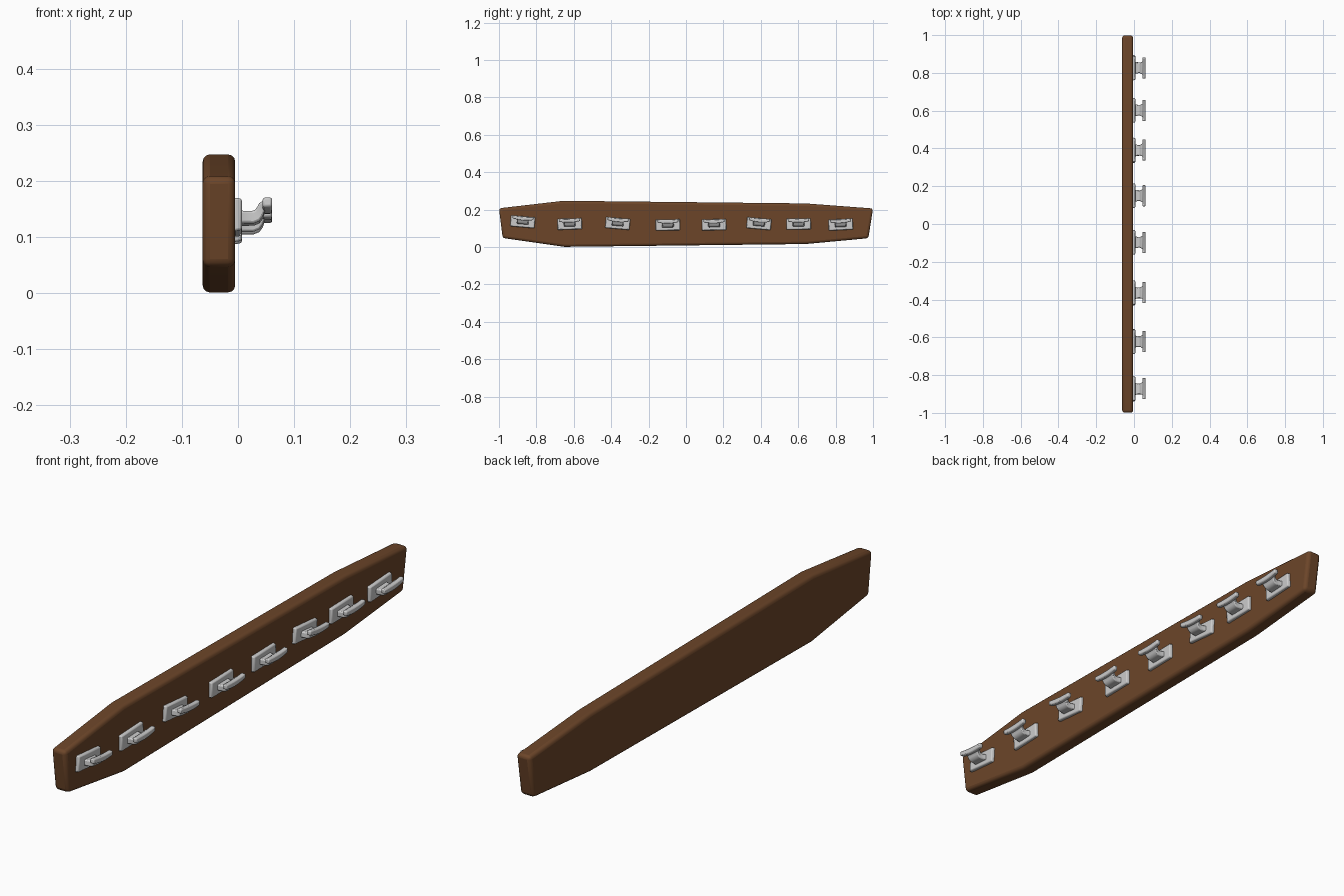
import bpy, bmesh
from math import radians
from mathutils import Matrix

if "Cube" in bpy.data.objects:
    bpy.data.objects.remove(bpy.data.objects["Cube"])

wood = bpy.data.materials.new("brown_wood")
wood.diffuse_color = (0.15, 0.06, 0.022, 1)
wood.use_nodes = True
wood.node_tree.nodes["Principled BSDF"].inputs["Base Color"].default_value = wood.diffuse_color


def add_object(name, bm, bevel, segments=3):
    bmesh.ops.recalc_face_normals(bm, faces=bm.faces)
    mesh = bpy.data.meshes.new(name)
    bm.to_mesh(mesh)
    bm.free()
    ob = bpy.data.objects.new(name, mesh)
    bpy.context.collection.objects.link(ob)
    mod = ob.modifiers.new("bevel", 'BEVEL')
    mod.width, mod.segments = bevel, segments
    mod.limit_method, mod.angle_limit = 'ANGLE', radians(40)
    bpy.ops.object.select_all(action='DESELECT')
    ob.select_set(True)
    bpy.context.view_layer.objects.active = ob
    bpy.ops.object.shade_smooth_by_angle(angle=radians(35))
    return ob


def loft(rings):
    """Skin closed rings of points and cap both ends."""
    bm = bmesh.new()
    loops = [[bm.verts.new(p) for p in ring] for ring in rings]
    n = len(loops[0])
    for a, b in zip(loops, loops[1:]):
        for i in range(n):
            j = (i + 1) % n
            bm.faces.new((a[i], a[j], b[j], b[i]))
    bm.faces.new(loops[0])
    bm.faces.new(loops[-1])
    return bm


# Board: hand-cut octagonal outline with rounded edges
outline = [(-1.0, 0.207), (-0.655, 0.247), (0.64, 0.233), (1.0, 0.206),
           (0.975, 0.047), (0.64, 0.016), (-0.65, 0.001), (-0.98, 0.048)]
board = add_object("board", loft([[(x, y, z) for y, z in outline]
                                  for x in (-0.063, -0.005)]), 0.013)
board.data.materials.append(wood)


def plate():
    # Back plate, slightly smaller at the front
    return loft([[(x, sy * w, sz * h) for sy, sz in ((-1, -1), (1, -1), (1, 1), (-1, 1))]
                 for x, w, h in ((-0.008, 0.066, 0.030), (0.007, 0.063, 0.028))])


def arm():
    # Arm leaves the plate, then sweeps up: (x, z) of upper and lower edge, half width
    stations = [((0.000, 0.010), (0.000, -0.013), 0.034),
                ((0.012, 0.009), (0.012, -0.013), 0.030),
                ((0.024, 0.009), (0.028, -0.013), 0.028),
                ((0.030, 0.011), (0.038, -0.009), 0.028),
                ((0.034, 0.016), (0.044, -0.001), 0.030),
                ((0.038, 0.023), (0.047, 0.008), 0.032),
                ((0.046, 0.028), (0.052, 0.012), 0.036)]
    return loft([[(u[0], -w, u[1]), (u[0], w, u[1]), (l[0], w, l[1]), (l[0], -w, l[1])]
                 for u, l, w in stations])


def tip():
    # Wide tip bar, its ends curving gently upward
    rings = []
    for i in range(9):
        t = i / 4 - 1
        y, lift, h = 0.056 * t, 0.005 * t * t, 0.0105 - 0.002 * t * t
        zc = 0.0175 + lift
        rings.append([(0.044, y, zc - h), (0.061, y, zc - h),
                      (0.061, y, zc + h), (0.044, y, zc + h)])
    return loft(rings)


# Hooks: (y, z, tilt in degrees)
hooks = [(-0.873, 0.135, -5), (-0.622, 0.123, 2), (-0.365, 0.126, -5), (-0.097, 0.118, 1),
         (0.150, 0.119, 1), (0.390, 0.125, -5), (0.602, 0.123, 1), (0.827, 0.120, 3)]
for i, (y, z, tilt) in enumerate(hooks, 1):
    place = Matrix.Translation((0, y, z)) @ Matrix.Rotation(radians(tilt), 4, 'X')
    for name, bm, bevel in (("plate", plate(), 0.004), ("arm", arm(), 0.004),
                            ("tip", tip(), 0.004)):
        ob = add_object(f"hook_{name}_{i}", bm, bevel, 2)
        ob.matrix_world = place
